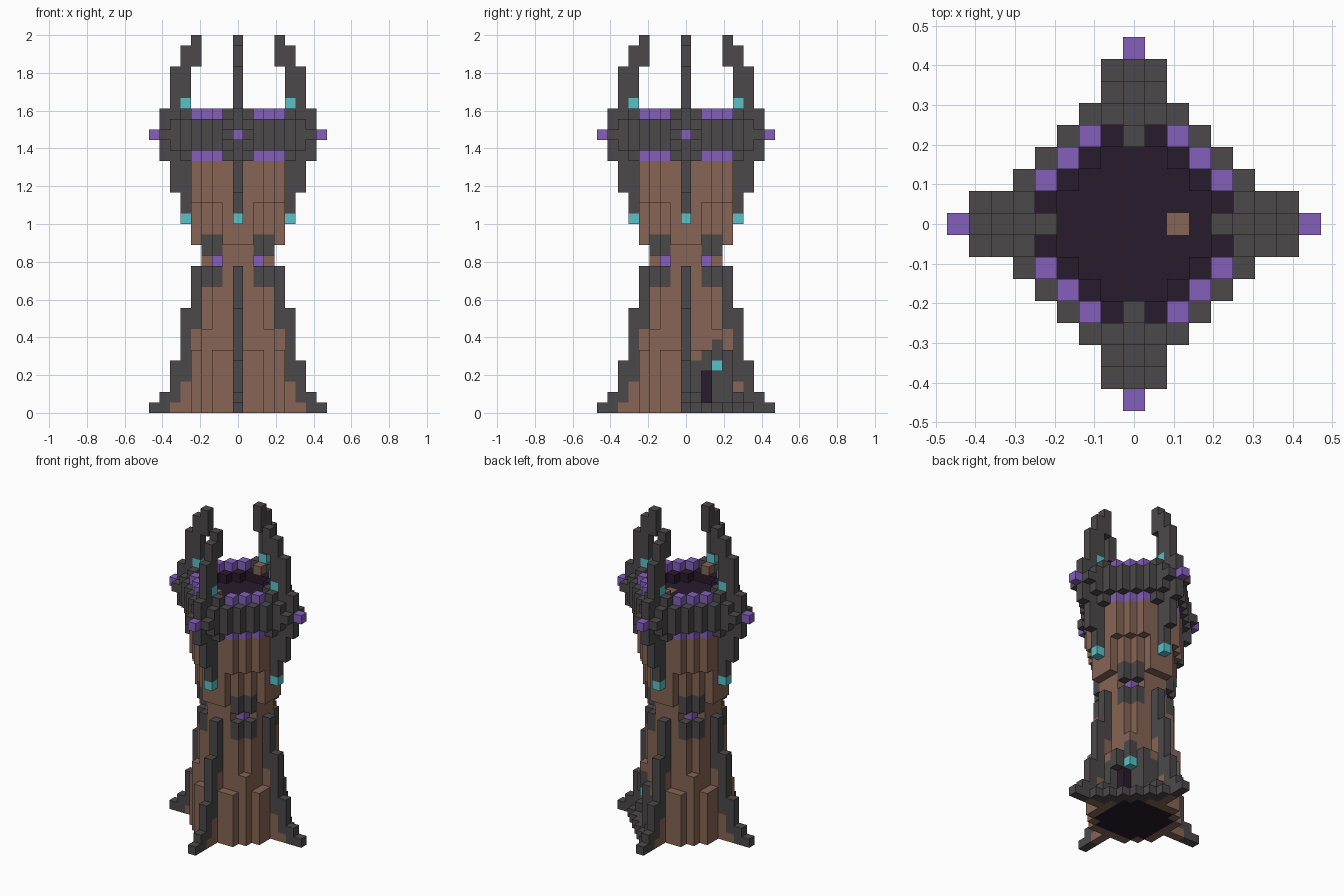
import bpy
import bmesh
from mathutils import Vector

cube = bpy.data.objects.get("Cube")
if cube:
    bpy.data.objects.remove(cube, do_unlink=True)

HEIGHT = 36
UNIT = 2 / HEIGHT
COLOURS = {
    "brown_wood": (0.24, 0.128, 0.09),
    "charcoal_stone": (0.073, 0.066, 0.07),
    "purple_gem": (0.235, 0.117, 0.5),
    "teal_lamp": (0.1, 0.54, 0.58),
    "dark_interior": (0.022, 0.011, 0.025),
}
BROWN, STONE, PURPLE, TEAL, DARK = range(5)

materials = []
for name, rgb in COLOURS.items():
    mat = bpy.data.materials.new(name)
    mat.use_nodes = True
    mat.diffuse_color = (*rgb, 1)
    node = next(n for n in mat.node_tree.nodes if n.type == "BSDF_PRINCIPLED")
    node.inputs["Base Color"].default_value = (*rgb, 1)
    node.inputs["Roughness"].default_value = 0.9
    materials.append(mat)

# Each block position holds its part name and colour; later parts replace earlier ones
blocks = {}


def put(part, colour, cells, low, high):
    for i, j in cells:
        for k in range(low, high + 1):
            blocks[i, j, k] = (part, colour)


def around(part, colour, cells, low, high):
    """Repeat cells on all four sides, mirrored."""
    for a, b in cells:
        for i, j in ((a, b), (b, a)):
            for sx in (1, -1):
                for sy in (1, -1):
                    put(part, colour, [(i * sx, j * sy)], low, high)


def spoke(part, colour, first, last, low, high):
    around(part, colour, [(i, 0) for i in range(first, last + 1)], low, high)


def remove(cells, low, high):
    for i, j in cells:
        for k in range(low, high + 1):
            blocks.pop((i, j, k), None)


disc = [(i, j) for i in range(-3, 4) for j in range(-3, 4) if abs(i) + abs(j) <= 5]

# Trunk: flared base, narrow waist, wider upper shaft
around("trunk", BROWN, [(3, 0), (3, 1), (3, 2), (2, 2)], 1, 11)
around("trunk", BROWN, [(3, 0), (3, 1), (2, 2)], 12, 15)
around("trunk", BROWN, [(3, 3), (4, 0)], 0, 7)
around("trunk", BROWN, [(4, 1), (4, 2)], 0, 5)
spoke("trunk", BROWN, 5, 5, 0, 2)
spoke("trunk", BROWN, 6, 6, 0, 0)
around("trunk", BROWN, [(4, 0), (4, 1), (3, 2), (2, 2)], 16, 23)
around("trunk", BROWN, [(4, 2), (3, 3)], 20, 23)

# Floors: flat at the base, a shallow bowl inside the collar
put("lower_floor", DARK, disc, 0, 0)
put("upper_floor", DARK, disc, 26, 26)
around("upper_floor", DARK, [(4, 0), (4, 1), (3, 2)], 25, 27)
put("upper_floor", BROWN, [(2, 0)], 26, 26)

# Root legs stepping inward as they rise
spoke("root_legs", STONE, 7, 8, 0, 0)
spoke("root_legs", STONE, 6, 7, 1, 1)
spoke("root_legs", STONE, 6, 6, 2, 2)
spoke("root_legs", STONE, 5, 6, 3, 4)
spoke("root_legs", STONE, 5, 5, 5, 9)
spoke("root_legs", STONE, 4, 4, 8, 13)

# Waist brackets with a recessed gem
for low in (12, 15):
    around("waist_brackets", STONE, [(3, 2), (2, 2)], low, low + 1)
around("waist_gems", PURPLE, [(2, 2)], 14, 14)

# Buttresses under the collar, with lamps
spoke("lower_lamps", TEAL, 5, 5, 18, 18)
spoke("buttresses", STONE, 5, 5, 19, 23)
spoke("buttresses", STONE, 6, 6, 21, 23)

# Collar with stepped spurs and gem bands
around("collar", STONE, [(5, 2), (4, 3), (4, 2), (3, 3)], 25, 27)
around("collar", STONE, [(5, 1)], 24, 28)
around("collar", STONE, [(6, 1)], 25, 27)
around("collar", STONE, [(7, 1)], 26, 26)
spoke("collar", STONE, 5, 7, 24, 28)
put("collar", STONE, [(4, 0), (-4, 0)], 28, 28)
put("collar", BROWN, [(0, 4), (0, -4)], 28, 28)
for level in (24, 28):
    around("collar_gems", PURPLE, [(4, 2), (3, 3)], level, level)
spoke("tip_gems", PURPLE, 8, 8, 26, 26)

# Horns leaning inward
spoke("horns", STONE, 6, 6, 29, 29)
spoke("upper_lamps", TEAL, 5, 5, 29, 29)
spoke("horns", STONE, 5, 6, 30, 32)
spoke("horns", STONE, 4, 5, 33, 34)
spoke("horns", STONE, 4, 4, 35, 35)

# Corner porch with doorway
put("porch", STONE, [(i, s - i) for s in (6, 7) for i in range(1, s)], 0, 0)
put("porch", STONE, [(1, 5), (5, 1)], 1, 1)
put("porch", STONE, [(2, 4), (2, 3), (1, 4), (4, 1)], 1, 4)
remove([(3, 3), (4, 2)], 1, 4)
put("doorway", DARK, [(2, 2), (3, 2)], 1, 3)
put("porch", STONE, [(4, 2), (3, 2)], 4, 4)
put("porch", STONE, [(3, 3), (2, 4), (4, 2), (2, 3), (3, 2)], 5, 5)
put("porch", STONE, [(3, 3)], 6, 6)
put("porch_lamp", TEAL, [(3, 3)], 4, 4)


def build(part):
    """Mesh the uncovered faces of one part's blocks."""
    bm = bmesh.new()
    corners = {}
    for cell, (owner, colour) in blocks.items():
        if owner != part:
            continue
        centre = Vector(cell) + Vector((0, 0, 0.5))
        for axis in range(3):
            for sign in (1, -1):
                normal = Vector((0, 0, 0))
                normal[axis] = sign
                if tuple(int(c + n) for c, n in zip(cell, normal)) in blocks:
                    continue
                u = Vector((0, 0, 0))
                u[(axis + 1) % 3] = 1
                v = normal.cross(u)
                ring = []
                for a, b in ((-1, -1), (1, -1), (1, 1), (-1, 1)):
                    point = centre + (normal + u * a + v * b) / 2
                    key = tuple(round(c * 2) for c in point)
                    if key not in corners:
                        corners[key] = bm.verts.new(point * UNIT)
                    ring.append(corners[key])
                bm.faces.new(ring).material_index = colour
    mesh = bpy.data.meshes.new(part)
    bm.to_mesh(mesh)
    bm.free()
    for mat in materials:
        mesh.materials.append(mat)
    bpy.context.collection.objects.link(bpy.data.objects.new(part, mesh))


for part in sorted({owner for owner, _ in blocks.values()}):
    build(part)
